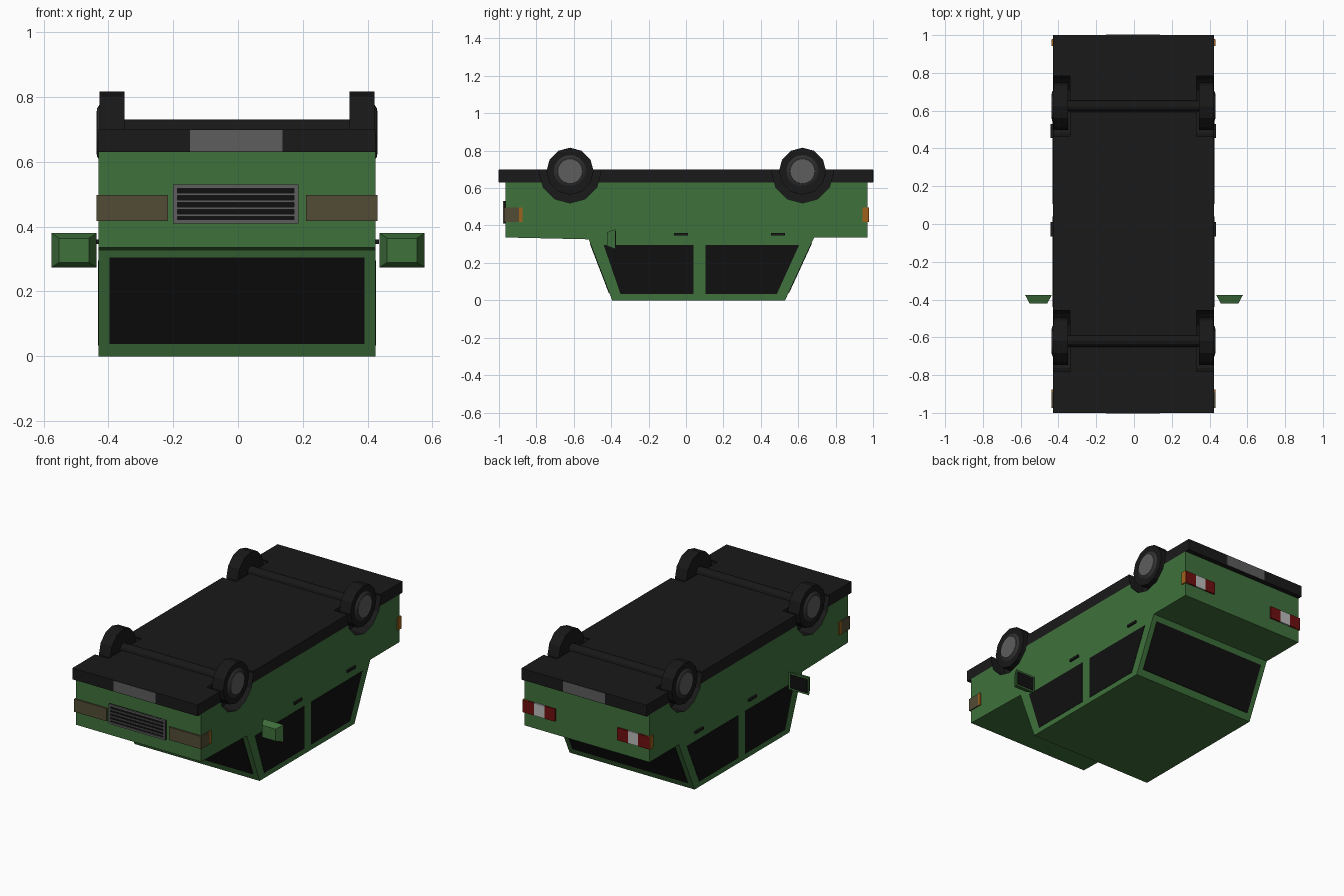
import bpy, bmesh, math
from mathutils import Matrix

if "Cube" in bpy.data.objects:
    bpy.data.objects.remove(bpy.data.objects["Cube"])

CX = -0.003   # body centre line
HW = 0.427    # body half width


def mat(name, r, g, b):
    m = bpy.data.materials.new(name)
    m.diffuse_color = (r, g, b, 1)
    m.use_nodes = True
    m.node_tree.nodes["Principled BSDF"].inputs["Base Color"].default_value = m.diffuse_color
    return m


GREEN = mat("green_paint", 0.05, 0.165, 0.045)
BLACK = mat("black_trim", 0.010, 0.010, 0.010)
GLASS = mat("dark_glass", 0.005, 0.005, 0.005)
TYRE = mat("tyre_rubber", 0.009, 0.009, 0.009)
DARK = mat("dark_rim", 0.03, 0.03, 0.03)
GREY = mat("grey_metal", 0.11, 0.11, 0.11)
LAMP = mat("headlamp", 0.085, 0.07, 0.035)
RED = mat("red_lamp", 0.16, 0.005, 0.005)
WHITE = mat("white_lamp", 0.5, 0.5, 0.5)
ORANGE = mat("orange_lamp", 0.35, 0.12, 0.01)


def finish(name, bm, material):
    bmesh.ops.recalc_face_normals(bm, faces=bm.faces)
    me = bpy.data.meshes.new(name)
    bm.to_mesh(me)
    bm.free()
    me.materials.append(material)
    ob = bpy.data.objects.new(name, me)
    bpy.context.collection.objects.link(ob)
    return ob


def box(name, x0, x1, y0, y1, z0, z1, material):
    bm = bmesh.new()
    bmesh.ops.create_cube(bm, size=1)
    for v in bm.verts:
        v.co = (x1 if v.co.x > 0 else x0, y1 if v.co.y > 0 else y0, z1 if v.co.z > 0 else z0)
    return finish(name, bm, material)


def prism(name, pts, x0, x1, material):
    """Side profile (y, z) extruded from x0 to x1."""
    bm = bmesh.new()
    a = [bm.verts.new((x0, y, z)) for y, z in pts]
    b = [bm.verts.new((x1, y, z)) for y, z in pts]
    bm.faces.new(a)
    bm.faces.new(b[::-1])
    for i in range(len(pts)):
        j = (i + 1) % len(pts)
        bm.faces.new((a[i], b[i], b[j], a[j]))
    return finish(name, bm, material)


def disc(name, x0, x1, y, z, r0, r1, sides, material):
    """Cone or cylinder along x, radius r0 at x0 and r1 at x1."""
    bm = bmesh.new()
    bmesh.ops.create_cone(bm, cap_ends=True, segments=sides, radius1=r0, radius2=r1, depth=abs(x1 - x0))
    turn = Matrix.Rotation(math.copysign(math.pi / 2, x1 - x0), 4, 'Y')
    bmesh.ops.transform(bm, verts=bm.verts, matrix=Matrix.Translation(((x0 + x1) / 2, y, z)) @ turn)
    return finish(name, bm, material)


def span(s, a, b):
    """Mirrored x range for side s."""
    return sorted((CX + s * a, CX + s * b))


# Painted shell (upside down) and black sill with bumpers
body = prism("body_shell", [(-0.965, 0.63), (-0.965, 0.336), (-0.52, 0.326), (-0.395, 0),
                            (0.53, 0), (0.685, 0.336), (0.97, 0.336), (0.97, 0.63)],
             CX - HW, CX + HW, GREEN)
floor = box("floor_and_bumpers", CX - HW, CX + HW, -1, 1, 0.63, 0.70, BLACK)

# Wheel wells, wheels and axles
for end, y in (("front", -0.62), ("rear", 0.623)):
    for side, s in (("right", 1), ("left", -1)):
        cut = disc("well_cutter", CX + s * 0.335, CX + s * 0.6, y, 0.685, 0.165, 0.165, 12, BLACK)
        cut.hide_render = True
        cut.hide_viewport = True
        for target in (body, floor):
            mod = target.modifiers.new("wheel_well", 'BOOLEAN')
            mod.operation = 'DIFFERENCE'
            mod.solver = 'EXACT'
            mod.material_mode = 'TRANSFER'
            mod.object = cut
        tag = end + "_" + side
        disc("tyre_" + tag, CX + s * 0.347, CX + s * 0.424, y, 0.69, 0.126, 0.126, 12, TYRE)
        disc("rim_" + tag, CX + s * 0.42, CX + s * 0.432, y, 0.69, 0.092, 0.074, 24, DARK)
        disc("hub_" + tag, CX + s * 0.43, CX + s * 0.434, y, 0.69, 0.07, 0.066, 24, GREY)
    disc("axle_" + end, CX - 0.35, CX + 0.35, y, 0.70, 0.031, 0.031, 12, TYRE)

# Side glass and door handles
front_win = [(-0.44, 0.296), (0.04, 0.296), (0.04, 0.033), (-0.35, 0.033)]
rear_win = [(0.105, 0.296), (0.605, 0.296), (0.485, 0.033), (0.105, 0.033)]
for side, s in (("right", 1), ("left", -1)):
    x0, x1 = span(s, HW - 0.01, HW + 0.002)
    prism("front_window_" + side, front_win, x0, x1, GLASS)
    prism("rear_window_" + side, rear_win, x0, x1, GLASS)
    x0, x1 = span(s, HW - 0.01, HW + 0.011)
    box("front_handle_" + side, x0, x1, -0.065, 0.01, 0.346, 0.360, BLACK)
    box("rear_handle_" + side, x0, x1, 0.455, 0.53, 0.346, 0.360, BLACK)


# Windscreen and rear glass lying on the sloped ends
def sloped_glass(name, y_roof, y_belt, z_belt, out):
    def at(z):
        return y_roof + (y_belt - y_roof) * z / z_belt
    pts = [(at(0.038) + out, 0.038), (at(0.304) + out, 0.304),
           (at(0.304) - out * 3, 0.304), (at(0.038) - out * 3, 0.038)]
    prism(name, pts, CX - 0.394, CX + 0.394, GLASS)


sloped_glass("windscreen", -0.395, -0.52, 0.326, -0.003)
sloped_glass("rear_glass", 0.53, 0.685, 0.336, 0.003)

# Lamps wrapping round the corners
for side, s in (("right", 1), ("left", -1)):
    x0, x1 = span(s, 0.213, HW + 0.007)
    box("headlamp_" + side, x0, x1, -0.974, -0.893, 0.418, 0.497, LAMP)
    x0, x1 = span(s, 0.40, HW + 0.007)
    box("front_marker_" + side, x0, x1, -0.893, -0.875, 0.418, 0.497, ORANGE)
    box("rear_marker_" + side, x0, x1, 0.943, 0.977, 0.418, 0.497, ORANGE)
    for part, a, b, m in (("inner", 0.213, 0.285, RED), ("middle", 0.285, 0.355, WHITE),
                          ("outer", 0.355, HW + 0.005, RED)):
        x0, x1 = span(s, a, b)
        box("tail_lamp_" + part + "_" + side, x0, x1, 0.95, 0.979, 0.419, 0.496, m)

# Grille: dark panel, frame and slats
G0, G1 = -0.2, 0.186
box("grille_panel", G0, G1, -0.972, -0.95, 0.41, 0.53, GLASS)
for i in range(6):
    z = 0.41 + i * 0.0216
    box("grille_slat_%d" % i, G0, G1, -0.979, -0.96, z, z + (0.012 if i in (0, 5) else 0.008), GREY)
for i, x in enumerate((G0, G1 - 0.013)):
    box("grille_side_%d" % i, x, x + 0.013, -0.979, -0.96, 0.41, 0.53, GREY)

# Blank plates on both bumpers
box("front_plate", -0.148, 0.138, -1.002, -0.99, 0.632, 0.698, GREY)
box("rear_plate", -0.148, 0.138, 0.99, 1.002, 0.632, 0.698, GREY)

# Door mirrors: tapered housings with dark glass at the back
for side, s in (("right", 1), ("left", -1)):
    bm = bmesh.new()
    bmesh.ops.create_cube(bm, size=1)
    for v in bm.verts:
        back = v.co.y > 0
        hx, hz = (0.07, 0.053) if back else (0.046, 0.037)
        v.co = (s * 0.506 + math.copysign(hx, v.co.x), -0.377 if back else -0.422,
                0.327 + math.copysign(hz, v.co.z))
    finish("mirror_housing_" + side, bm, GREEN)
    box("mirror_glass_" + side, s * 0.506 - 0.058, s * 0.506 + 0.058, -0.38, -0.375, 0.284, 0.370, GLASS)
